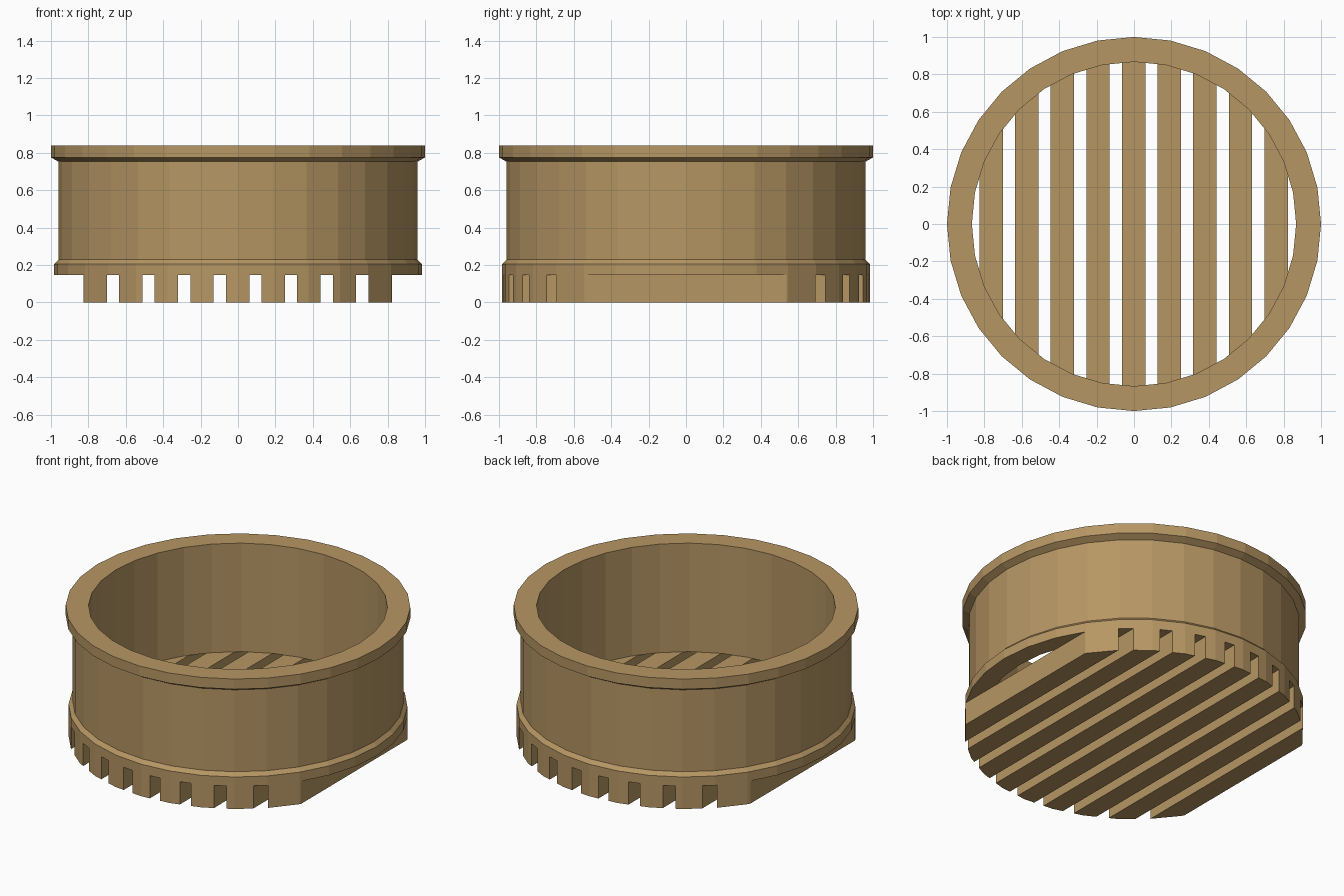
import bpy, bmesh, math
from mathutils import Vector

if "Cube" in bpy.data.objects:
    bpy.data.objects.remove(bpy.data.objects["Cube"])

SIDES = 32
BAR_TOP = 0.145
BASE_R = 0.983

tan = bpy.data.materials.new("tan")
tan.diffuse_color = (0.47, 0.307, 0.126, 1)
tan.use_nodes = True
tan.node_tree.nodes["Principled BSDF"].inputs["Base Color"].default_value = tan.diffuse_color


def finish(bm, name):
    bmesh.ops.recalc_face_normals(bm, faces=bm.faces)
    mesh = bpy.data.meshes.new(name)
    bm.to_mesh(mesh)
    bm.free()
    mesh.materials.append(tan)
    ob = bpy.data.objects.new(name, mesh)
    bpy.context.collection.objects.link(ob)
    return ob


def circle(bm, r, z):
    return [bm.verts.new((r * math.cos(2 * math.pi * i / SIDES),
                          r * math.sin(2 * math.pi * i / SIDES), z))
            for i in range(SIDES)]


# Cup wall: closed profile (radius, height) with base collar and top lip
profile = [(0.867, BAR_TOP), (BASE_R, BAR_TOP), (BASE_R, 0.205), (0.96, 0.228),
           (0.96, 0.752), (1.0, 0.775), (1.0, 0.84), (0.867, 0.84)]
bm = bmesh.new()
rings = [circle(bm, r, z) for r, z in profile]
for k, a in enumerate(rings):
    b = rings[(k + 1) % len(rings)]
    for i in range(SIDES):
        j = (i + 1) % SIDES
        bm.faces.new((a[i], a[j], b[j], b[i]))
cup = finish(bm, "grated_cup")

# Grate: nine parallel bars, each a slice of the round base
bars = bmesh.new()
for n in range(-4, 5):
    part = bmesh.new()
    low, high = circle(part, BASE_R, 0), circle(part, BASE_R, BAR_TOP)
    part.faces.new(low)
    part.faces.new(high)
    for i in range(SIDES):
        j = (i + 1) % SIDES
        part.faces.new((low[i], low[j], high[j], high[i]))
    for s in (-1, 1):
        geom = part.verts[:] + part.edges[:] + part.faces[:]
        cut = bmesh.ops.bisect_plane(
            part, geom=geom, plane_co=Vector((n * 0.1905 - 0.002 + s * 0.0625, 0, 0)),
            plane_no=Vector((s, 0, 0)), clear_outer=True)
        edges = [e for e in cut["geom_cut"] if isinstance(e, bmesh.types.BMEdge)]
        bmesh.ops.contextual_create(part, geom=edges)
    tmp = bpy.data.meshes.new("bar_tmp")
    part.to_mesh(tmp)
    part.free()
    bars.from_mesh(tmp)
    bpy.data.meshes.remove(tmp)
grate = finish(bars, "grate_bars")
grate.hide_render = True
grate.hide_viewport = True

# Fuse the bars with the cup wall
mod = cup.modifiers.new("fuse_grate", "BOOLEAN")
mod.operation = "UNION"
mod.solver = "EXACT"
mod.object = grate
bpy.context.view_layer.objects.active = cup
bpy.ops.object.modifier_apply(modifier=mod.name)
bpy.data.objects.remove(grate)
